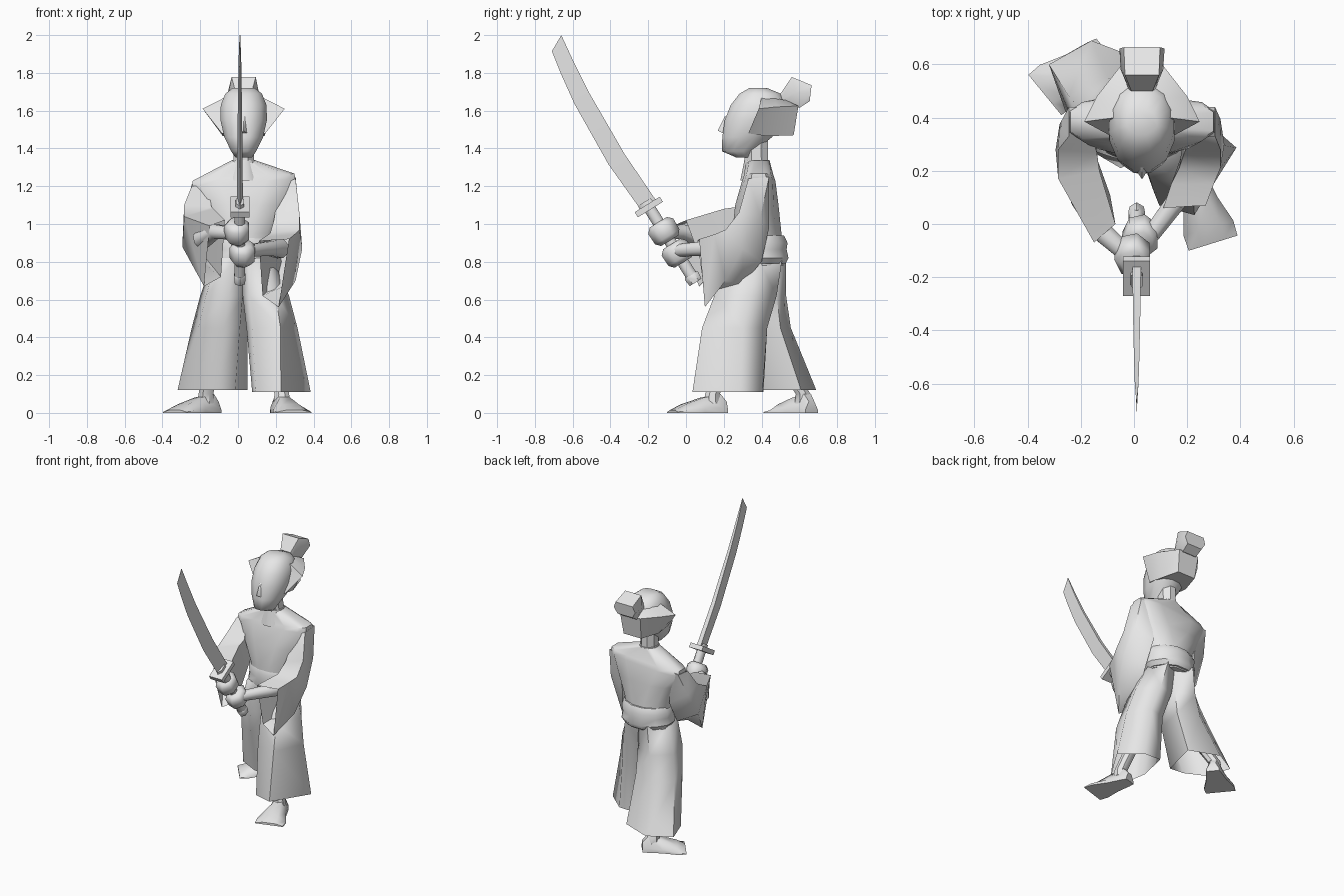
import bpy, bmesh, math
from mathutils import Vector

cube = bpy.data.objects.get("Cube")
if cube:
    bpy.data.objects.remove(cube, do_unlink=True)

mat = bpy.data.materials.new("plain_grey")
mat.use_nodes = True
mat.diffuse_color = (0.8, 0.8, 0.8, 1)
mat.node_tree.nodes["Principled BSDF"].inputs["Base Color"].default_value = (0.8, 0.8, 0.8, 1)

CX = 0.03   # middle line of the body


def loft(name, rings, start=True, end=True, angle=40):
    """Skin a list of equal-length point rings, with optional end caps."""
    bm = bmesh.new()
    vs = [[bm.verts.new(p) for p in r] for r in rings]
    n = len(rings[0])
    for a, b in zip(vs, vs[1:]):
        for i in range(n):
            j = (i + 1) % n
            bm.faces.new((a[i], a[j], b[j], b[i]))
    if start:
        bm.faces.new(vs[0][::-1])
    if end:
        bm.faces.new(vs[-1])
    bmesh.ops.recalc_face_normals(bm, faces=bm.faces)
    me = bpy.data.meshes.new(name)
    bm.to_mesh(me)
    bm.free()
    me.materials.append(mat)
    ob = bpy.data.objects.new(name, me)
    bpy.context.collection.objects.link(ob)
    bpy.ops.object.select_all(action='DESELECT')
    ob.select_set(True)
    bpy.context.view_layer.objects.active = ob
    bpy.ops.object.shade_smooth_by_angle(angle=math.radians(angle))


def oval(z, cy, rx, ry, n=12, square=1.0, tilt=0.0, cx=CX):
    """Level ring; square below 1 fills out the corners."""
    pts = []
    for i in range(n):
        a = 2 * math.pi * (i + 0.5) / n
        c, s = math.cos(a), math.sin(a)
        x = rx * math.copysign(abs(c) ** square, c)
        y = ry * math.copysign(abs(s) ** square, s)
        pts.append((cx + x, cy + y, z + tilt * x))
    return pts


def tube(name, path, radii, n=8, flat=1.0, angle=50):
    """Tube along a path; flat scales its level width."""
    path = [Vector(p) for p in path]
    rings = []
    for i, p in enumerate(path):
        d = (path[min(i + 1, len(path) - 1)] - path[max(i - 1, 0)]).normalized()
        side = Vector((1, 0, 0)) if abs(d.x) < 0.3 else d.cross(Vector((0, 0, 1))).normalized()
        up = side.cross(d).normalized()
        side = d.cross(up)
        r = radii[i]
        rings.append([p + side * (r * flat * math.cos(t)) + up * (r * math.sin(t))
                      for t in [2 * math.pi * (k + 0.5) / n for k in range(n)]])
    loft(name, rings, angle=angle)


def level(z, pts):
    return [(x, y, z) for x, y in pts]


# Robe body, collar and sash
loft("robe_body", [oval(0.78, 0.38, 0.16, 0.14), oval(0.95, 0.375, 0.175, 0.135),
                   oval(1.10, 0.375, 0.235, 0.118, square=0.8),
                   oval(1.22, 0.385, 0.278, 0.09, square=0.6, tilt=0.07),
                   oval(1.248, 0.385, 0.275, 0.08, square=0.6, tilt=0.07),
                   oval(1.335, 0.38, 0.07, 0.065)], angle=45)
loft("collar", [oval(1.23, 0.37, 0.10, 0.085), oval(1.34, 0.375, 0.064, 0.068)])
loft("sash", [oval(0.79, 0.385, 0.165, 0.148), oval(0.82, 0.385, 0.19, 0.163),
              oval(0.865, 0.385, 0.182, 0.153), oval(0.90, 0.385, 0.188, 0.158),
              oval(0.94, 0.385, 0.165, 0.138)])

# Wide trousers, left leg forward and right leg back
loft("left_trouser_leg", [
    level(0.11, [(.385, .287), (.227, .034), (.095, .07), (.075, .2), (.12, .41), (.25, .405)]),
    level(0.45, [(.315, .30), (.225, .085), (.075, .12), (.045, .22), (.09, .40), (.21, .43)]),
    level(0.62, [(.27, .34), (.20, .15), (.06, .17), (.025, .26), (.05, .44), (.17, .48)]),
    level(0.82, [(.19, .38), (.16, .25), (.06, .23), (.02, .3), (.03, .47), (.13, .51)])],
    start=False, angle=75)
loft("right_trouser_leg", [
    level(0.12, [(-.32, .60), (-.26, .43), (-.12, .36), (-.015, .35), (.05, .61), (-.16, .69)]),
    level(0.45, [(-.245, .48), (-.21, .34), (-.08, .26), (.01, .29), (.05, .50), (-.10, .555)]),
    level(0.62, [(-.20, .43), (-.17, .28), (-.05, .21), (.025, .27), (.05, .48), (-.08, .53)]),
    level(0.82, [(-.13, .39), (-.11, .26), (-.01, .23), (.04, .28), (.05, .47), (-.06, .53)])],
    start=False, angle=75)


# Feet, with ankles leaning up into the trouser legs
def foot(side, heel, toe, half, shin):
    h, t = Vector((*heel, 0)), Vector((*toe, 0))
    d = t - h
    s = Vector((-d.y, d.x, 0)).normalized()
    rings = []
    for u, w, z in [(0, .42, .06), (.12, .52, .10), (.45, .68, .08), (.8, 1.0, .045), (1, .98, .015)]:
        p, w = h + d * u, half * w
        top = Vector((0, 0, z))
        rings.append([p + s * w, p + s * w + top * 0.3, p + s * w * .45 + top,
                      p - s * w * .45 + top, p - s * w + top * 0.3, p - s * w])
    loft(side + "_foot", rings, angle=50)
    a = h + d * 0.25
    loft(side + "_ankle", [oval(.05, a.y, .048, .048, 8, cx=a.x),
                           oval(.10, a.y, .042, .042, 8, cx=a.x),
                           oval(.26, shin[1], .045, .045, 8, cx=shin[0])])


foot("left", (.21, .21), (.2975, -.072), .098, (.20, .22))
foot("right", (-.115, .665), (-.335, .485), .10, (-.14, .52))

# Hanging sleeves, open at the cuff
loft("left_sleeve", [
    [(.305, .33, 1.24), (.305, .44, 1.25), (.24, .44, 1.25), (.22, .33, 1.20)],
    [(.325, .28, 1.06), (.325, .395, 1.04), (.20, .44, .98), (.19, .27, 1.02)],
    [(.325, .21, .97), (.34, .30, .87), (.23, .40, .80), (.17, .21, .95)],
    [(.30, .15, .945), (.305, .21, .70), (.20, .30, .68), (.14, .15, .93)],
    [(.27, .07, .92), (.215, .10, .56), (.13, .10, .62), (.11, .06, .91)]], end=False, angle=65)
loft("right_sleeve", [
    [(-.245, .33, 1.20), (-.245, .44, 1.21), (-.18, .44, 1.23), (-.16, .33, 1.20)],
    [(-.285, .28, 1.10), (-.28, .375, 1.05), (-.16, .42, .98), (-.14, .27, 1.09)],
    [(-.285, .17, 1.04), (-.295, .28, .88), (-.18, .36, .83), (-.13, .20, 1.08)],
    [(-.15, -.07, .99), (-.18, .07, .67), (-.09, .11, .72), (-.07, .0, 1.02)]], end=False, angle=65)

# Forearms
tube("left_forearm", [(.22, .22, .87), (.17, .10, .87), (.065, -.04, .86)], [.055, .042, .035])
tube("right_forearm", [(-.19, .10, .92), (-.12, -.03, .96), (-.03, -.11, .95)], [.055, .042, .035])

# Sword grip, guard, pommel and the fists around them
SX = 0.01
guard_c, pommel_c = Vector((SX, -.197, 1.09)), Vector((SX, .045, .70))
axis = (pommel_c - guard_c).normalized()


def on_grip(d, x=SX):
    p = guard_c + axis * d
    return (x, p.y, p.z)


tube("sword_grip", [on_grip(-.01), on_grip(.44)], [.034, .034], flat=0.9)
tube("sword_pommel", [on_grip(.42), on_grip(.43), on_grip(.47)], [.034, .042, .036], n=6, flat=0.85)
tube("sword_guard", [on_grip(-.016), on_grip(.016)], [.11, .11], n=4, flat=0.65)
tube("sword_collar", [on_grip(-.035), on_grip(0)], [.045, .05], n=6, flat=0.55)
for side, d, x in (("right", .15, -.004), ("left", .285, .025)):
    tube(side + "_fist", [on_grip(d + k, x) for k in (-.055, -.03, .035, .06)],
         [.055, .080, .078, .055], n=7, flat=0.88, angle=60)

# Curved blade with a flat spine and a sharp edge
blade = [((-.145, 1.105), (-.25, 1.09), .016), ((-.325, 1.37), (-.41, 1.315), .014),
         ((-.51, 1.69), (-.59, 1.635), .010), ((-.60, 1.87), (-.66, 1.79), .007),
         ((-.66, 2.0), (-.71, 1.915), .002)]
loft("sword_blade", [[(SX - t, *s), (SX + t, *s), (SX, *e)] for s, e, t in blade], angle=25)

# Neck, head and nose
loft("neck", [oval(1.24, .375, .058, .068, 8), oval(1.45, .37, .058, .068, 8)])
head = [(1.352, .265, .345, .045), (1.385, .188, .365, .068), (1.46, .188, .46, .106),
        (1.55, .200, .525, .127), (1.63, .232, .545, .125), (1.69, .280, .505, .10),
        (1.72, .335, .43, .06)]
loft("head", [oval(z, (f + b) / 2, w, (b - f) / 2, square=0.9) for z, f, b, w in head], angle=60)
loft("nose", [[(CX - .03, .215, 1.47), (CX, .168, 1.495), (CX + .03, .215, 1.47)],
              [(CX - .015, .225, 1.57), (CX, .205, 1.57), (CX + .015, .225, 1.57)]], angle=80)

# Swept-back hair with flared sides, and the topknot
hair = [[(.115, .33, 1.48), (.11, .43, 1.465), (.07, .57, 1.47)],
        [(.217, .385, 1.61), (.17, .48, 1.62), (.08, .595, 1.625)],
        [(.10, .40, 1.67), (.09, .47, 1.665), (.05, .53, 1.655)]]
loft("hair", [[(CX + x, y, z) for x, y, z in r] + [(CX - x, y, z) for x, y, z in reversed(r)]
              for r in hair], angle=45)
knot = [((.515, 1.635), (.50, 1.69), .05), ((.60, 1.615), (.56, 1.778), .08),
        ((.655, 1.65), (.665, 1.735), .085)]
loft("topknot", [[(CX - w * .7, *lo), (CX + w * .7, *lo),
                  (CX + w, (lo[0] + hi[0]) / 2, (lo[1] + hi[1]) / 2),
                  (CX + w * .8, *hi), (CX - w * .8, *hi),
                  (CX - w, (lo[0] + hi[0]) / 2, (lo[1] + hi[1]) / 2)] for lo, hi, w in knot], angle=45)
